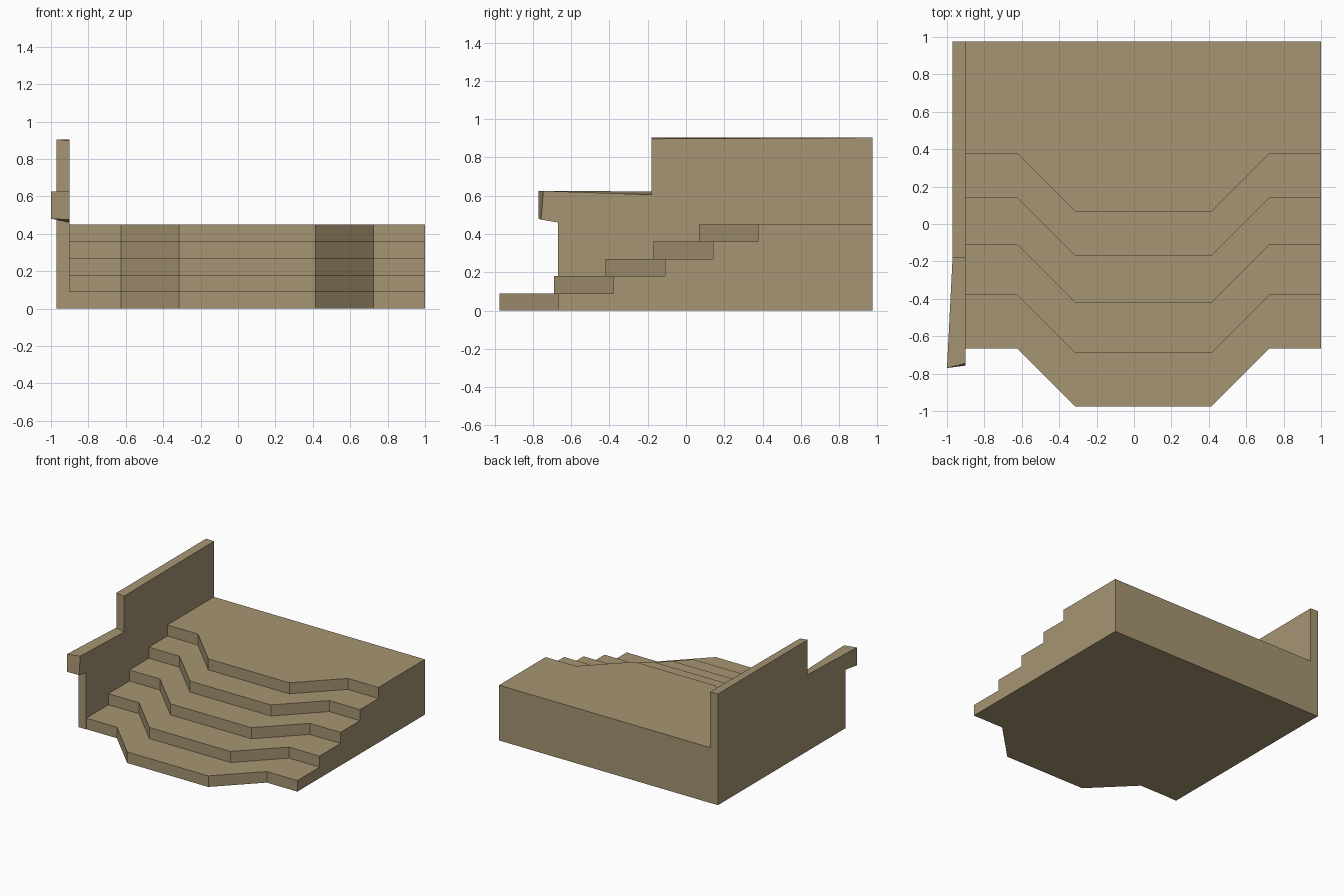
import bpy, bmesh

cube = bpy.data.objects.get("Cube")
if cube:
    bpy.data.objects.remove(cube, do_unlink=True)

sand = bpy.data.materials.new("sandstone")
sand.use_nodes = True
colour = (0.38, 0.30, 0.17, 1)
sand.diffuse_color = colour
sand.node_tree.nodes["Principled BSDF"].inputs["Base Color"].default_value = colour

LEFT, RIGHT, BACK = -0.9, 1.0, 0.975
RISE = 0.09


def finish(bm, name):
    bmesh.ops.remove_doubles(bm, verts=bm.verts, dist=0.0005)
    bmesh.ops.recalc_face_normals(bm, faces=bm.faces)
    mesh = bpy.data.meshes.new(name)
    bm.to_mesh(mesh)
    bm.free()
    mesh.materials.append(sand)
    obj = bpy.data.objects.new(name, mesh)
    bpy.context.collection.objects.link(obj)
    return obj


def add_face(bm, points):
    bm.faces.new([bm.verts.new(p) for p in points])


# Each step edge juts forward in the middle
def edge_line(front, z):
    side = front + 0.31
    return [(LEFT, side, z), (-0.625, side, z), (-0.315, front, z),
            (0.415, front, z), (0.725, side, z), (RIGHT, side, z)]


# Stepped platform: risers, treads, side, back and underside
fronts = [-0.975, -0.69, -0.42, -0.17, 0.067]
bm = bmesh.new()
side_profile = []
for i, front in enumerate(fronts):
    low, high = edge_line(front, i * RISE), edge_line(front, (i + 1) * RISE)
    for j in range(len(low) - 1):
        add_face(bm, [low[j], low[j + 1], high[j + 1], high[j]])
    if i + 1 < len(fronts):
        behind = edge_line(fronts[i + 1], (i + 1) * RISE)
    else:
        behind = [(LEFT, BACK, high[0][2]), (RIGHT, BACK, high[0][2])]
    add_face(bm, high + behind[::-1])
    side_profile += [low[-1], high[-1]]
top = len(fronts) * RISE
add_face(bm, side_profile + [(RIGHT, BACK, top), (RIGHT, BACK, 0)])
add_face(bm, [(LEFT, BACK, 0), (RIGHT, BACK, 0), (RIGHT, BACK, top), (LEFT, BACK, top)])
add_face(bm, edge_line(fronts[0], 0) + [(RIGHT, BACK, 0), (LEFT, BACK, 0)])
finish(bm, "stepped_platform")

# Side wall: inner and outer outlines share corners, with a flared nose
outer = [(-0.97, -0.668, 0), (-0.97, -0.668, 0.475), (-1.0, -0.77, 0.48),
         (-1.0, -0.77, 0.625), (-0.97, -0.18, 0.622), (-0.97, -0.18, 0.905),
         (-0.97, BACK, 0.905), (-0.97, BACK, 0)]
inner = [(LEFT, -0.668, 0), (LEFT, -0.668, 0.46), (LEFT, -0.757, 0.475),
         (LEFT, -0.745, 0.625), (LEFT, -0.18, 0.605), (LEFT, -0.18, 0.897),
         (LEFT, BACK, 0.903), (LEFT, BACK, 0)]
bm = bmesh.new()
# Main slab of the wall, then the flared nose quads
add_face(bm, inner)
add_face(bm, [outer[k] for k in (0, 1, 4, 5, 6, 7)])
add_face(bm, [outer[k] for k in (1, 2, 3, 4)])
for k in range(len(outer)):
    n = (k + 1) % len(outer)
    add_face(bm, [outer[k], outer[n], inner[n], inner[k]])
finish(bm, "side_wall")
